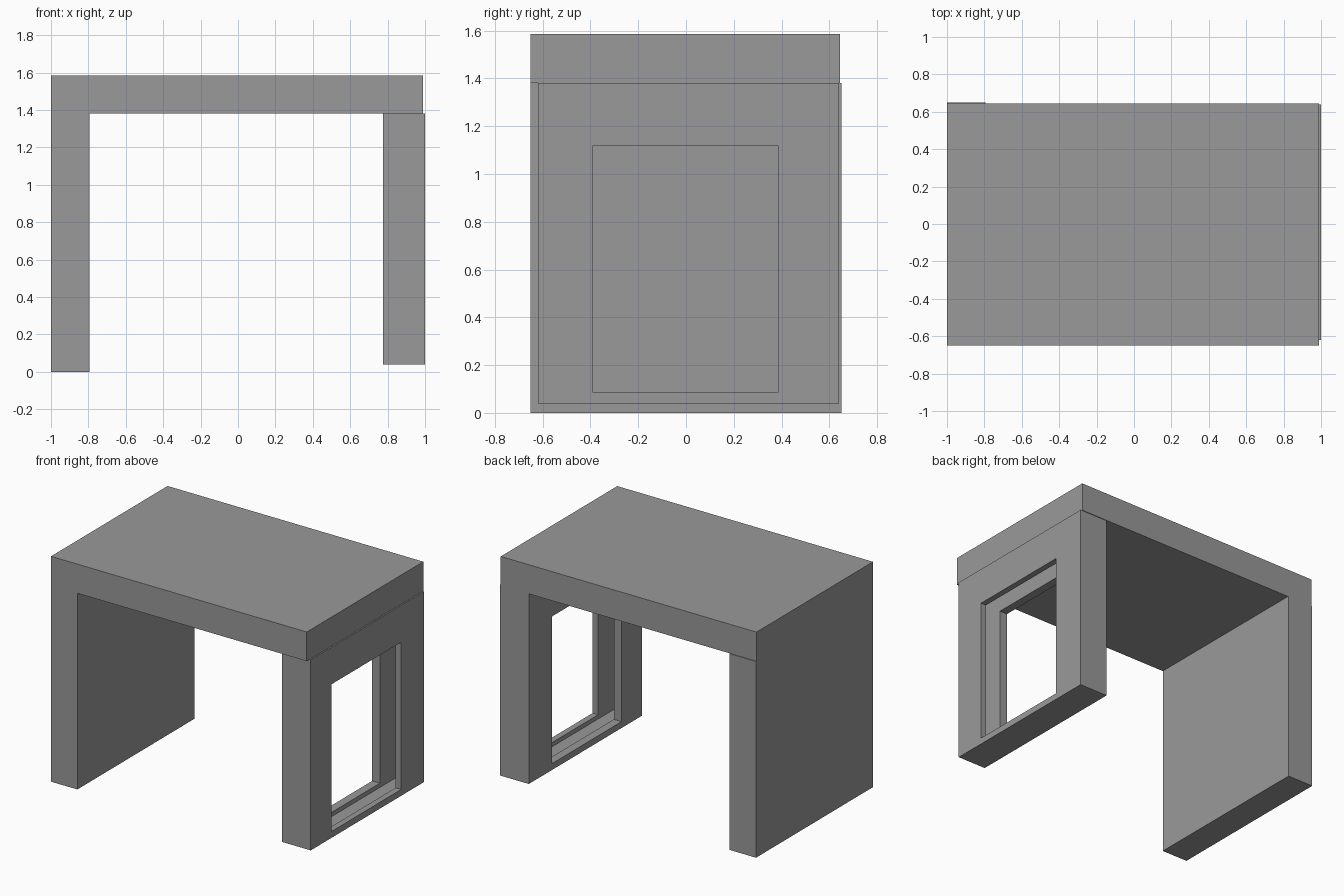
import bpy
from mathutils import Vector

default = bpy.data.objects.get("Cube")
if default:
    bpy.data.objects.remove(default, do_unlink=True)

grey = bpy.data.materials.new("plain_grey")
grey.use_nodes = True
colour = (0.32, 0.32, 0.32, 1)
grey.diffuse_color = colour
grey.node_tree.nodes["Principled BSDF"].inputs["Base Color"].default_value = colour


def box(name, low, high):
    """Flat-shaded block between two opposite corners."""
    low, high = Vector(low), Vector(high)
    bpy.ops.mesh.primitive_cube_add(size=1)
    obj = bpy.context.object
    obj.name = name
    for v in obj.data.vertices:
        v.co = (low + high) / 2 + v.co * (high - low)
    obj.data.materials.append(grey)
    return obj


def cut(target, low, high):
    """Subtract a block from the target and discard the cutter."""
    cutter = box("cutter", low, high)
    cutter.hide_render = True
    mod = target.modifiers.new("cut", 'BOOLEAN')
    mod.operation = 'DIFFERENCE'
    mod.solver = 'EXACT'
    mod.object = cutter
    bpy.context.view_layer.objects.active = target
    bpy.ops.object.modifier_apply(modifier=mod.name)
    bpy.data.objects.remove(cutter, do_unlink=True)


# Top slab and solid side wall
box("top_slab", (-1, -0.65, 1.38), (0.99, 0.645, 1.585))
box("solid_wall", (-1, -0.65, 0), (-0.795, 0.65, 1.38))

# Wall with a window opening and a hidden channel around it
window_wall = box("window_wall", (0.775, -0.62, 0.04), (1, 0.64, 1.38))
cut(window_wall, (0.7, -0.39, 0.085), (1.1, 0.385, 1.12))
cut(window_wall, (0.835, -0.57, 0.055), (0.957, 0.565, 1.24))
